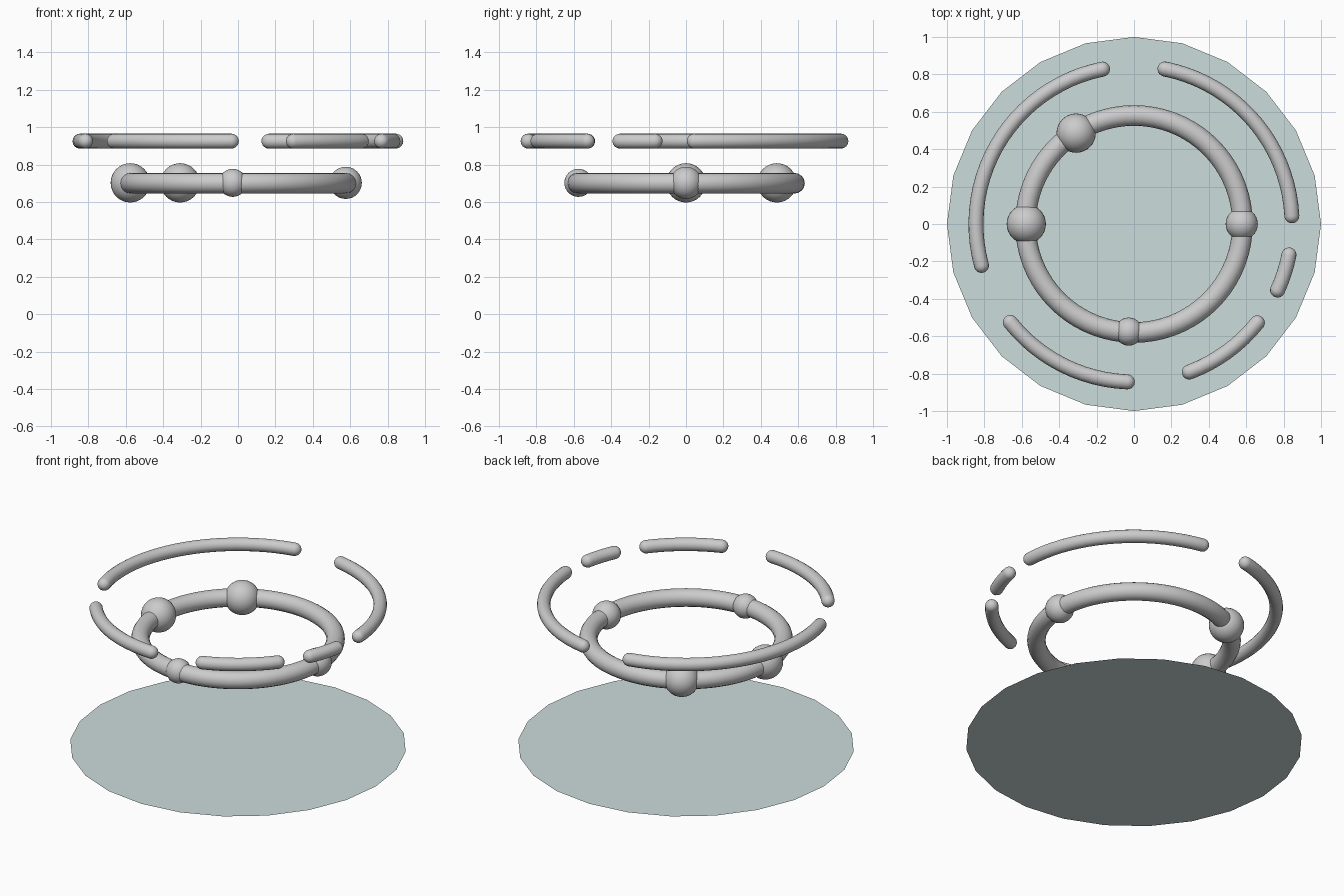
import bpy, bmesh
from math import sin, cos, pi, radians
from mathutils import Vector

if "Cube" in bpy.data.objects:
    bpy.data.objects.remove(bpy.data.objects["Cube"])


def smooth(obj):
    for p in obj.data.polygons:
        p.use_smooth = True


def capsule_arc(name, a0, a1, R, r, z, sides=16, cap=5):
    """Round-ended tube following a horizontal circle from angle a0 to a1."""
    a0, a1 = radians(a0), radians(a1)
    n = max(4, round((a1 - a0) / radians(4)))
    # each ring: angle on circle, shift along tangent, radius
    rings = [(a0, -r * cos(pi / 2 * i / cap), r * sin(pi / 2 * i / cap)) for i in range(1, cap)]
    rings += [(a0 + (a1 - a0) * i / n, 0, r) for i in range(n + 1)]
    rings += [(a1, r * sin(pi / 2 * i / cap), r * cos(pi / 2 * i / cap)) for i in range(1, cap)]

    def point(a, shift, rad, t):
        out, tan = Vector((cos(a), sin(a), 0)), Vector((-sin(a), cos(a), 0))
        return out * (R + rad * cos(t)) + tan * shift + Vector((0, 0, z + rad * sin(t)))

    bm = bmesh.new()
    loops = [[bm.verts.new(point(a, s, q, 2 * pi * k / sides)) for k in range(sides)]
             for a, s, q in rings]
    for A, B in zip(loops, loops[1:]):
        for k in range(sides):
            j = (k + 1) % sides
            bm.faces.new((A[k], A[j], B[j], B[k]))
    for loop, a, s in ((loops[0], a0, -r), (loops[-1], a1, r)):
        tip = bm.verts.new(point(a, s, 0, 0))
        for k in range(sides):
            bm.faces.new((loop[k], loop[(k + 1) % sides], tip))
    bmesh.ops.recalc_face_normals(bm, faces=bm.faces)
    me = bpy.data.meshes.new(name)
    bm.to_mesh(me)
    bm.free()
    obj = bpy.data.objects.new(name, me)
    bpy.context.collection.objects.link(obj)
    smooth(obj)


# ground disc: flat 24-sided sheet
bpy.ops.mesh.primitive_circle_add(vertices=24, radius=1, fill_type='NGON', location=(0, 0, 0))
disc = bpy.context.object
disc.name = "base_disc"
mat = bpy.data.materials.new("pale_teal")
mat.diffuse_color = (0.6, 0.72, 0.71, 1)
mat.use_nodes = True
mat.node_tree.nodes["Principled BSDF"].inputs["Base Color"].default_value = mat.diffuse_color
disc.data.materials.append(mat)

# inner ring
bpy.ops.mesh.primitive_torus_add(major_radius=0.58, minor_radius=0.055, major_segments=72,
                                 minor_segments=16, location=(0, 0, 0.7))
ring = bpy.context.object
ring.name = "inner_ring"
smooth(ring)

# beads threaded on the inner ring: angle, radius
for i, (ang, rad) in enumerate([(0, 0.086), (122.5, 0.105), (180, 0.105), (267.2, 0.075)]):
    a = radians(ang)
    bpy.ops.mesh.primitive_uv_sphere_add(segments=32, ring_count=16, radius=rad,
                                         location=(0.576 * cos(a), 0.576 * sin(a), 0.702))
    bead = bpy.context.object
    bead.name = f"bead_{i + 1}"
    smooth(bead)

# broken outer ring
for i, (a0, a1) in enumerate([(3, 78.7), (101.5, 195.2), (218.5, 267.6),
                              (290.5, 321.3), (335.3, 348.7)]):
    capsule_arc(f"outer_arc_{i + 1}", a0, a1, 0.845, 0.04, 0.925)
